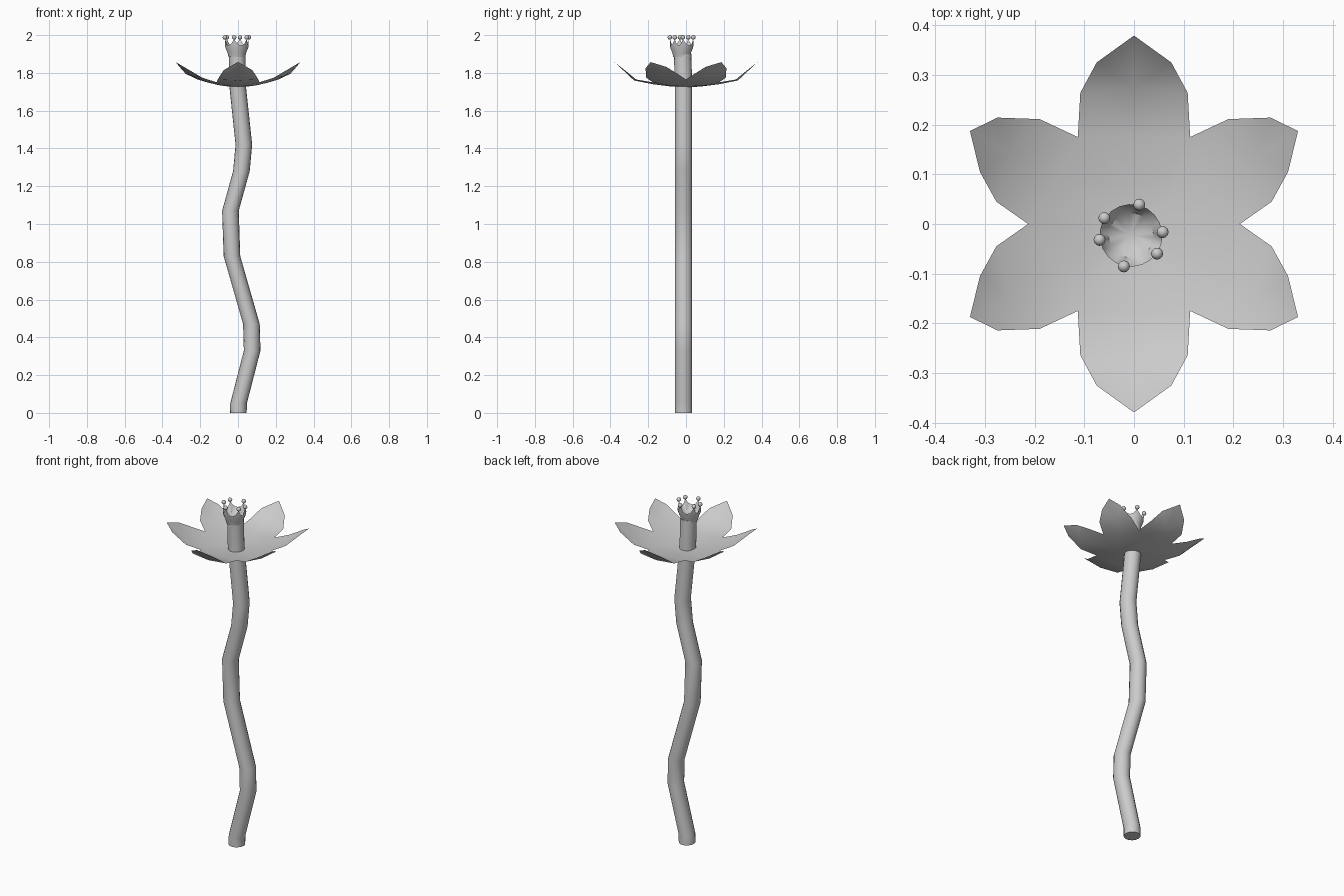
import bpy, math
from mathutils import Vector

old = bpy.data.objects.get("Cube")
if old:
    bpy.data.objects.remove(old, do_unlink=True)

grey = bpy.data.materials.new("plain grey")
grey.use_nodes = True
grey.diffuse_color = (0.6, 0.6, 0.6, 1)
grey.node_tree.nodes["Principled BSDF"].inputs["Base Color"].default_value = (0.6, 0.6, 0.6, 1)


def make(name, verts, faces, angle=40):
    mesh = bpy.data.meshes.new(name)
    mesh.from_pydata(verts, [], faces)
    mesh.materials.append(grey)
    obj = bpy.data.objects.new(name, mesh)
    bpy.context.collection.objects.link(obj)
    bpy.ops.object.select_all(action='DESELECT')
    obj.select_set(True)
    bpy.context.view_layer.objects.active = obj
    bpy.ops.object.shade_smooth_by_angle(angle=math.radians(angle))
    return obj


def bridge(rings, n):
    return [(r * n + i, r * n + (i + 1) % n, (r + 1) * n + (i + 1) % n, (r + 1) * n + i)
            for r in range(rings - 1) for i in range(n)]


# Winding stem: centre x, centre y, height
path = [(0.002, -0.013, 0), (0.003, -0.013, 0.05), (0.075, -0.013, 0.33),
        (0.071, -0.013, 0.47), (-0.032, -0.013, 0.83), (-0.04, -0.013, 1.07),
        (0.018, -0.013, 1.28), (0.031, -0.013, 1.42), (-0.003, -0.013, 1.74),
        (-0.004, -0.018, 1.90)]
N = 16
verts = []
for x, y, z in path:
    for i in range(N):
        a = 2 * math.pi * i / N
        verts.append((x + 0.044 * math.cos(a), y + 0.046 * math.sin(a), z))
last = (len(path) - 1) * N
make("stem", verts, bridge(len(path), N)
     + [tuple(reversed(range(N))), tuple(range(last, last + N))])

# Crown-shaped stigma: pointed rim over a flared cup with a hollow top
centre = Vector((-0.006, -0.023, 0))
peaks = [math.radians(a) for a in (-103, -35, 6, 75, 147, 188)]
angles = []
for i, a in enumerate(peaks):
    nxt = peaks[i + 1] if i < 5 else peaks[0] + 2 * math.pi
    angles += [a + (nxt - a) * k / 4 for k in range(4)]
rim_z = (1.978, 1.952, 1.945, 1.952)
n = len(angles)
profile = [(0.045, 1.885), (0.049, 1.905), (0.061, 1.935), (0.063, None), (0.045, 1.925)]
verts = []
for r, z in profile:
    for i, a in enumerate(angles):
        verts.append(centre + Vector((r * math.cos(a), r * math.sin(a), z or rim_z[i % 4])))
verts.append(centre + Vector((0, 0, 1.905)))
top, tip = (len(profile) - 1) * n, len(verts) - 1
make("stigma_cup", verts, bridge(len(profile), n)
     + [(top + i, top + (i + 1) % n, tip) for i in range(n)])

# Small balls on the points
for i, a in enumerate(peaks):
    bpy.ops.mesh.primitive_uv_sphere_add(
        segments=12, ring_count=8, radius=0.012,
        location=centre + Vector((0.064 * math.cos(a), 0.064 * math.sin(a), 1.988)))
    ball = bpy.context.object
    ball.name = f"stigma_ball_{i + 1}"
    ball.data.materials.append(grey)
    bpy.ops.object.shade_smooth()

# One-sheet flower: two end petals and four diagonal petals
verts, faces, index = [], [], {}


def vid(p):
    key = tuple(round(c, 4) for c in p)
    if key not in index:
        index[key] = len(verts)
        verts.append(key)
    return index[key]


# Outline from notch to notch, then midrib points (base, middle)
end_petal = ([(0.113, 0.175, 1.75), (0.108, 0.264, 1.765), (0.075, 0.325, 1.815),
              (0, 0.379, 1.858), (-0.075, 0.325, 1.815), (-0.108, 0.264, 1.765),
              (-0.113, 0.175, 1.75)], (0, 0.175, 1.74), (0, 0.275, 1.76))
side_petal = ([(0.213, 0, 1.765), (0.277, 0.045, 1.795), (0.31, 0.105, 1.832),
               (0.33, 0.187, 1.857), (0.275, 0.214, 1.825), (0.19, 0.211, 1.775),
               (0.113, 0.175, 1.75)], (0.157, 0.09, 1.748), (0.25, 0.142, 1.785))


def petal(data, sx, sy):
    outline, base, mid = data
    flip = lambda p: (p[0] * sx, p[1] * sy, p[2])

    def face(*pts):
        ids = [vid(flip(p)) for p in pts]
        faces.append(ids if sx * sy > 0 else ids[::-1])

    inner = lambda p: (p[0] * 0.5, p[1] * 0.5, 1.724 + (p[2] - 1.724) * 0.3)
    a, b = outline[0], outline[-1]
    face(base, a, outline[1], mid)
    for p, q in zip(outline[1:5], outline[2:6]):
        face(mid, p, q)
    face(base, mid, outline[5], b)
    for p, q in ((a, base), (base, b)):
        face(inner(p), p, q, inner(q))
        face((0, 0, 1.722), inner(p), inner(q))


for sy in (1, -1):
    petal(end_petal, 1, sy)
    for sx in (1, -1):
        petal(side_petal, sx, sy)
make("flower_petals", verts, faces, 60)
